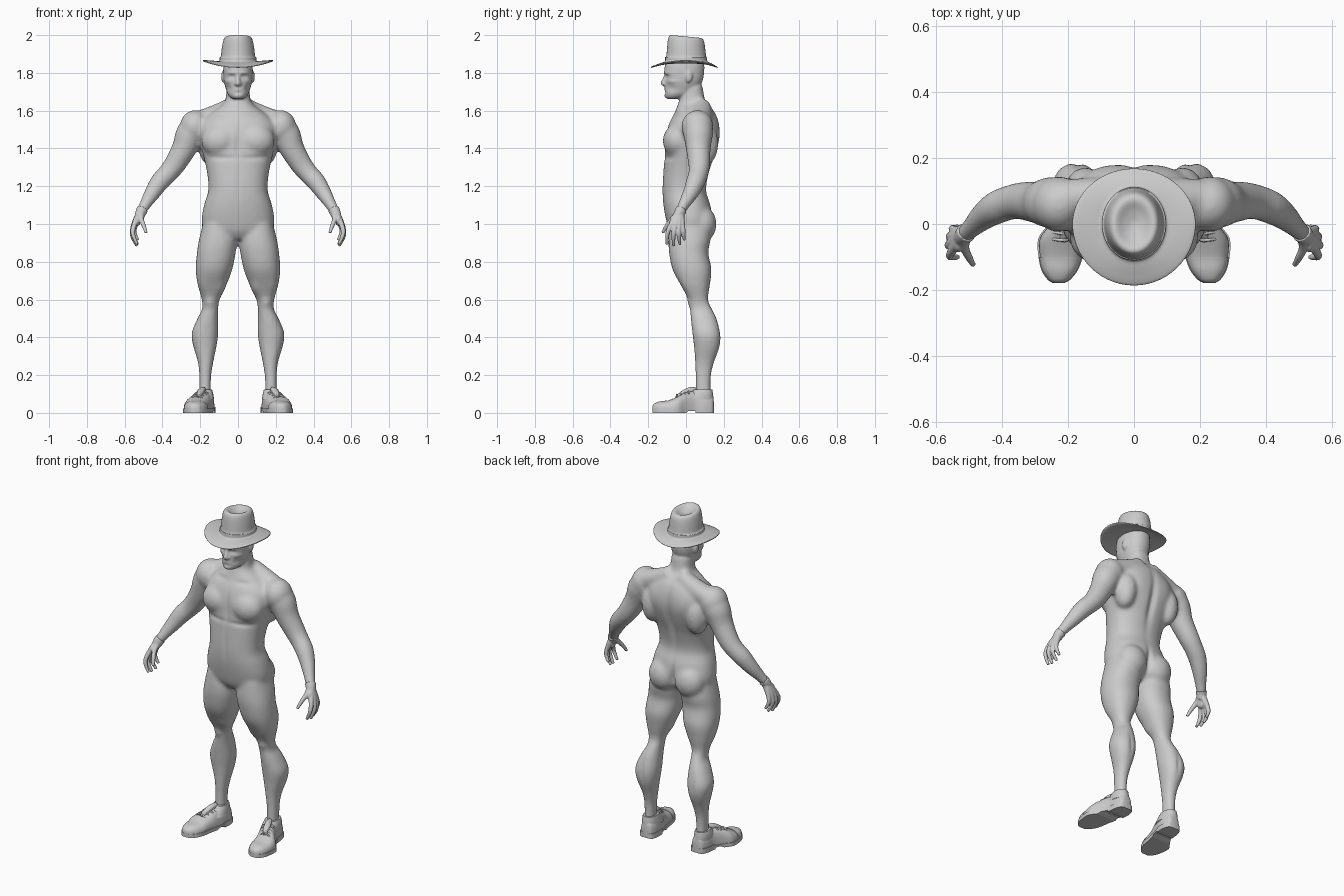
import bpy, bmesh, math
from mathutils import Vector, Matrix


def make(name, bm):
    bmesh.ops.recalc_face_normals(bm, faces=bm.faces)
    me = bpy.data.meshes.new(name)
    bm.to_mesh(me)
    bm.free()
    ob = bpy.data.objects.new(name, me)
    bpy.context.collection.objects.link(ob)
    return ob


def resample(rows, k=4):
    """Catmull-Rom interpolation through rows of numbers."""
    out = []
    for i in range(len(rows) - 1):
        a, b, c, d = (rows[max(0, min(len(rows) - 1, i + j))] for j in (-1, 0, 1, 2))
        for s in range(k):
            t = s / k
            out.append([0.5 * (2 * q + (r - p) * t + (2 * p - 5 * q + 4 * r - e) * t * t
                               + (3 * q - p - 3 * r + e) * t ** 3)
                        for p, q, r, e in zip(a, b, c, d)])
    return out + [list(rows[-1])]


def loft(name, rings, caps=(True, True)):
    bm = bmesh.new()
    vs = [[bm.verts.new(p) for p in ring] for ring in rings]
    n = len(vs[0])
    for a, b in zip(vs, vs[1:]):
        for i in range(n):
            bm.faces.new((a[i], a[(i + 1) % n], b[(i + 1) % n], b[i]))
    for ring, cap in ((vs[0], caps[0]), (vs[-1], caps[1])):
        if cap:
            bm.faces.new(ring)
    return make(name, bm)


def spow(v, p):
    return math.copysign(abs(v) ** p, v)


def oval(z, x0, x1, y0, y1, p=0.9, n=40):
    ang = [2 * math.pi * i / n for i in range(n)]
    return [((x0 + x1) / 2 + (x1 - x0) / 2 * spow(math.cos(a), p),
             (y0 + y1) / 2 + (y1 - y0) / 2 * spow(math.sin(a), p), z) for a in ang]


def stack(name, rows, p=0.9):
    """Horizontal ovals: z, x0, x1, y0, y1."""
    return loft(name, [oval(*r, p) for r in resample(rows)])


def tube(name, rows, n=16):
    """Round limb along a path: x, y, z, radius."""
    rows = resample(rows)
    pts = [Vector(r[:3]) for r in rows]
    rings = []
    for i, (c, row) in enumerate(zip(pts, rows)):
        t = (pts[min(i + 1, len(pts) - 1)] - pts[max(i - 1, 0)]).normalized()
        u = t.cross(Vector((0, 1, 0))).normalized()
        w = t.cross(u)
        rings.append([c + row[3] * (u * math.cos(2 * math.pi * j / n) + w * math.sin(2 * math.pi * j / n))
                      for j in range(n)])
    return loft(name, rings)


def ball(loc, size):
    bm = bmesh.new()
    bmesh.ops.create_uvsphere(bm, u_segments=24, v_segments=16, radius=1,
                              matrix=Matrix.Translation(loc) @ Matrix.Diagonal((*size, 1)))
    return make("ball", bm)


def fuse(name, parts, voxel, iters, mirror=True):
    """Melt overlapping parts into one smooth skin."""
    bm = bmesh.new()
    for p in parts:
        bm.from_mesh(p.data)
        bpy.data.objects.remove(p)
    ob = make(name, bm)
    if mirror:
        ob.modifiers.new("mirror", 'MIRROR').use_mirror_merge = False
    r = ob.modifiers.new("fuse", 'REMESH')
    r.mode, r.voxel_size, r.use_smooth_shade = 'VOXEL', voxel, True
    s = ob.modifiers.new("soften", 'SMOOTH')
    s.factor, s.iterations = 0.5, iters
    bpy.context.view_layer.update()
    me = bpy.data.meshes.new_from_object(ob.evaluated_get(bpy.context.evaluated_depsgraph_get()))
    ob.modifiers.clear()
    ob.data = me
    return ob


def sculpt(ob, dabs):
    """Symmetric soft pushes along the normal: x, y, z, width, height, amount."""
    todo = [(v, v.normal.copy(), v.co.copy()) for v in ob.data.vertices]
    for x, y, z, w, h, amt in dabs:
        for v, nrm, c in todo:
            dz = (c.z - z) / h
            if abs(dz) < 2.5 and abs(c.y - y) < 0.1:
                d = ((abs(c.x) - x) / w) ** 2 + dz * dz + ((c.y - y) / 0.05) ** 2
                v.co += nrm * amt * math.exp(-d)


def finish(ob, angle=40, mirror=True):
    for f in ob.data.polygons:
        f.use_smooth = True
    ob.data.set_sharp_from_angle(angle=math.radians(angle))
    if mirror:
        ob.modifiers.new("mirror", 'MIRROR').use_mirror_merge = False


# Torso, legs, arms and main muscle masses
torso = [(.92, .07, -.06, .07), (.96, .17, -.088, .125), (1.02, .192, -.105, .14), (1.1, .18, -.12, .13),
         (1.18, .157, -.125, .107), (1.28, .165, -.12, .125), (1.38, .188, -.112, .16), (1.46, .205, -.108, .177),
         (1.53, .2, -.09, .175), (1.59, .14, -.06, .155), (1.63, .085, -.045, .12), (1.66, .066, -.035, .1),
         (1.74, .06, -.03, .087)]
leg = [(1.0, .03, .185, -.085, .12), (.92, .006, .206, -.092, .13), (.85, .012, .217, -.09, .118),
       (.76, .03, .224, -.072, .135), (.68, .06, .213, -.03, .127), (.6, .097, .192, .012, .117),
       (.55, .105, .19, .02, .138), (.5, .105, .215, .025, .162), (.42, .104, .246, .034, .183),
       (.35, .114, .236, .042, .179), (.27, .13, .213, .048, .15), (.19, .142, .205, .05, .132), (.06, .145, .205, .05, .132)]
arm = [(.2, .07, 1.53, .068), (.25, .065, 1.48, .078), (.285, .065, 1.4, .066), (.335, .07, 1.315, .058),
       (.375, .065, 1.265, .053), (.415, .05, 1.222, .051), (.453, .025, 1.165, .043), (.49, -.01, 1.105, .032),
       (.514, -.032, 1.065, .027)]
body = fuse("body", [
    stack("torso", [(z, -w, w, a, b) for z, w, a, b in torso], 0.85),
    stack("leg", leg), tube("arm", arm, 24),
    tube("trapezius", [(.03, .085, 1.63, .045), (.1, .085, 1.585, .055), (.21, .075, 1.535, .062)]),
    ball((.228, .06, 1.515), (.08, .085, .088)),
    ball((.095, -.045, 1.44), (.1, .078, .09)),
    ball((.088, .085, 1.0), (.09, .077, .095)),
    ball((.15, .1, 1.42), (.06, .07, .11))], .01, 10)

# Head fused on to the neck
head = [(1.662, .026, -.098, -.03), (1.672, .042, -.108, .0), (1.69, .056, -.112, .04), (1.715, .065, -.111, .065),
        (1.745, .073, -.111, .083), (1.775, .077, -.112, .092), (1.805, .078, -.115, .096), (1.835, .077, -.112, .097),
        (1.865, .07, -.1, .092), (1.89, .05, -.07, .07)]
parts = [body, stack("skull", [(z, -w, w, a, b) for z, w, a, b in head]),
         tube("nose", [(0, -.106, 1.79, .008), (0, -.115, 1.765, .01), (0, -.12, 1.746, .014), (0, -.112, 1.734, .009)])]
for s in (-1, 1):
    parts += [ball((s * .079, .014, 1.78), (.01, .02, .031)), ball((s * .012, -.112, 1.742), (.009, .012, .009))]
body = fuse("body", parts, .0062, 3, False)

# Face, chest, back, glute and knee modelling
sculpt(body, [
    (.032, -.1, 1.779, .017, .011, -.011), (.032, -.1, 1.778, .009, .006, .004), (.03, -.105, 1.8, .03, .007, .004),
    (0, -.112, 1.712, .02, .008, .004), (0, -.112, 1.711, .022, .003, -.004), (0, -.11, 1.694, .02, .006, -.004),
    (0, -.11, 1.677, .016, .01, .004), (.05, -.07, 1.72, .016, .02, -.006), (.058, -.07, 1.755, .016, .01, .004),
    (0, -.12, 1.43, .014, .08, -.008), (.09, -.11, 1.35, .08, .014, -.006), (0, -.12, 1.2, .014, .1, -.004),
    (.08, -.05, 1.58, .05, .014, -.005), (0, .16, 1.36, .022, .17, -.015), (0, .14, 1.0, .016, .07, -.022),
    (.1, .17, 1.47, .06, .07, .006), (.15, .015, .585, .022, .025, .007), (.085, -.01, .65, .025, .04, .007),
    (.19, -.01, .68, .025, .06, .005), (.17, .18, .4, .012, .06, -.005)])

# Hands: each finger runs from the wrist through the palm
wrist = (.514, -.033, 1.06, .024)
fingers = [((.546, -.075, 1.003), (.557, -.098, .95), (.534, -.1, .893)),
           ((.551, -.056, .997), (.561, -.066, .942), (.535, -.065, .883)),
           ((.549, -.037, .996), (.557, -.038, .942), (.53, -.032, .89)),
           ((.541, -.02, 1.0), (.549, -.014, .957), (.53, -.009, .915)),
           ((.513, -.07, 1.028), (.5, -.1, .993), (.486, -.124, .953))]
parts = [tube("cuff", [(.506, -.024, 1.078, .031), (.514, -.033, 1.062, .029), (.522, -.043, 1.04, .026)])]
for k, m, t in fingers:
    parts.append(tube("finger", [wrist, (*k, .0145), (*m, .0115), (*t, .008)]))
parts.append(ball((.532, -.05, 1.022), (.018, .036, .032)))
hands = fuse("hands", parts, .004, 3)

# Shoes: stations y, centre x, half width, height
stations = resample([(.147, .172, .018, .06), (.138, .172, .036, .095), (.1, .173, .048, .115), (.05, .178, .05, .118),
                     (0, .197, .057, .11), (-.045, .218, .067, .086), (-.1, .222, .062, .064),
                     (-.14, .225, .05, .058), (-.168, .227, .03, .047), (-.178, .228, .014, .034)])


def dome(y, cx, hw, h, grow=0.0, n=20):
    ang = [math.pi * i / n for i in range(n + 1)]
    return [(cx + (hw + grow) * spow(math.cos(a), .8), y, .015 + (h + grow - .015) * abs(math.sin(a)) ** .75)
            for a in ang]


def plate(y, cx, hw, z0, z1):
    return [(cx - hw, y, z0), (cx + hw, y, z0), (cx + hw, y, z1), (cx - hw, y, z1)]


finish(loft("shoe_upper", [dome(*s) for s in stations]), 50)
finish(loft("toe_cap", [dome(*s, .0025) for s in stations if s[0] < -.095]), 50)
finish(stack("shoe_collar", [(.07, .126, .222, -.01, .146), (.1, .131, .22, .015, .143), (.123, .137, .213, .035, .139)]), 50)
finish(loft("shoe_sole", [plate(y, cx, hw + .005, .01 if .0 < y < .06 else 0, .022) for y, cx, hw, h in stations]))
finish(loft("shoe_heel", [plate(y, cx, hw + .005, 0, .03) for y, cx, hw, h in stations if y > .04]))
finish(tube("shoe_tongue", [(.182, .05, .125, .012), (.19, .02, .118, .018), (.203, -.015, .1, .018), (.215, -.05, .08, .01)]), 60)
for y, cx, h in ((.015, .192, .117), (-.005, .2, .11), (-.025, .21, .1), (-.045, .217, .09)):
    finish(tube("shoe_lace", [(cx - .034, y, h - .014, .004), (cx, y - .004, h + .005, .005), (cx + .034, y, h - .014, .004)], 8), 60)

# Hat: half width, front depth, back depth, height, side lift
hat = [(.076, .1, .095, 1.85, 0), (.12, .138, .132, 1.846, .004), (.178, .178, .16, 1.843, .015),
       (.186, .186, .168, 1.847, .018), (.178, .178, .16, 1.852, .016), (.125, .135, .132, 1.858, .006),
       (.099, .112, .114, 1.862, .001), (.097, .11, .112, 1.882, 0), (.091, .104, .107, 1.888, 0),
       (.086, .1, .102, 1.93, 0), (.079, .096, .097, 1.967, 0), (.07, .088, .088, 1.988, 0),
       (.055, .072, .07, 1.992, 0), (.032, .045, .042, 1.978, 0), (.008, .01, .01, 1.968, 0)]
rings = []
for rx, f, b, z, lift in resample(hat, 3):
    ring = []
    for i in range(56):
        a = 2 * math.pi * i / 56
        y = math.sin(a) * (b if math.sin(a) > 0 else f)
        tilt = max(0, z - 1.87) / .13 * .1 * y
        ring.append((rx * math.cos(a), y, z + lift * math.cos(2 * a) - tilt))
    rings.append(ring)
finish(loft("hat", rings, (False, True)), 60, False)
